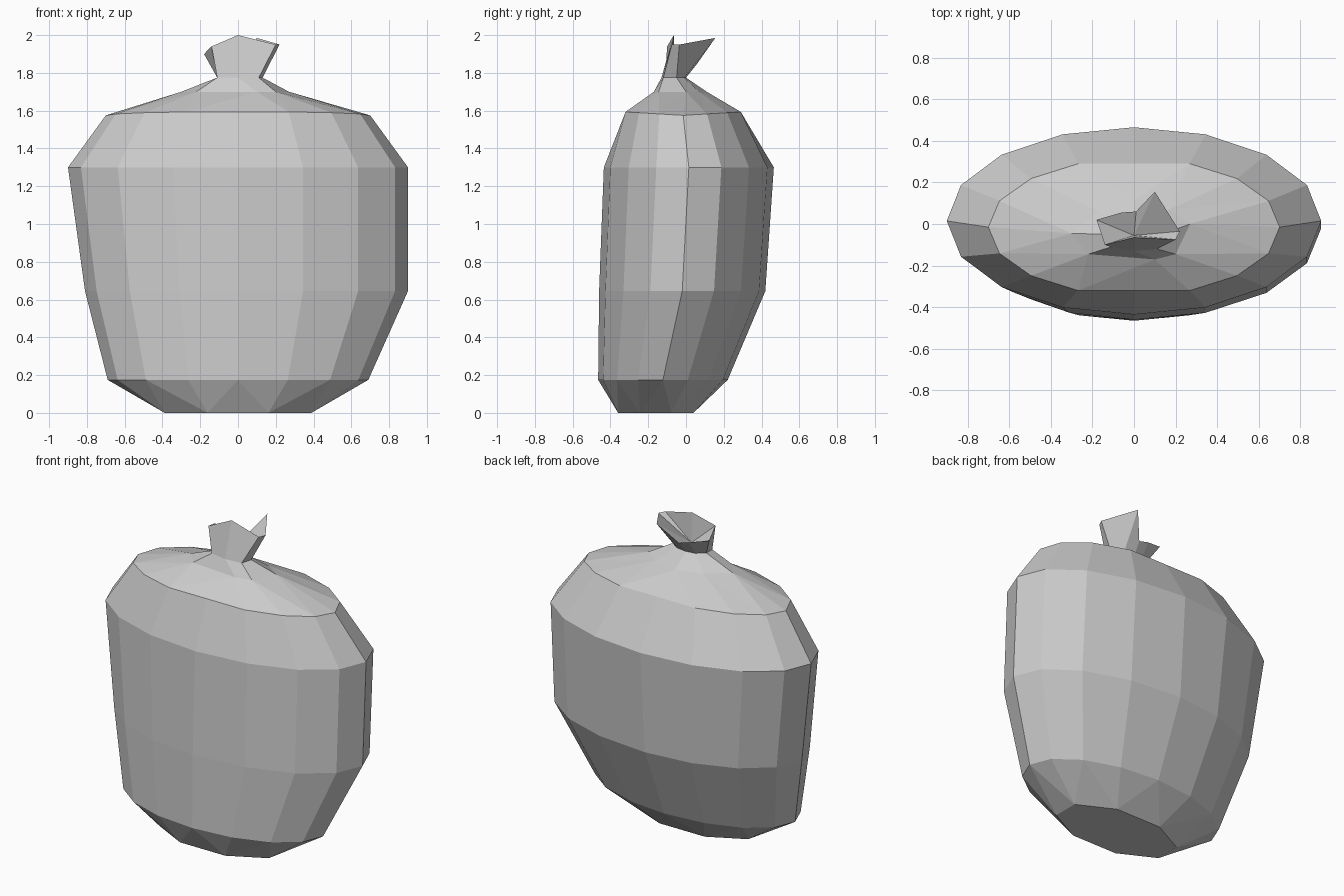
import bpy
import bmesh
from math import sin, cos, pi

cube = bpy.data.objects.get("Cube")
if cube:
    bpy.data.objects.remove(cube, do_unlink=True)

# Plain grey cloth
cloth = bpy.data.materials.new("grey_cloth")
cloth.use_nodes = True
grey = (0.6, 0.6, 0.6, 1)
cloth.diffuse_color = grey
cloth.node_tree.nodes["Principled BSDF"].inputs["Base Color"].default_value = grey

bm = bmesh.new()


def oval(z, left, right, y_mid, depth, sides=16, turn=0.0, limit=1.0, lift=0.0):
    """Ring of vertices; limit flattens the front and back."""
    ring = []
    for i in range(sides):
        a = 2 * pi * i / sides + turn
        x = cos(a) * (right if cos(a) > 0 else left)
        s = max(-limit, min(limit, sin(a)))
        ring.append(bm.verts.new((x, y_mid + s * depth, z + lift * abs(s))))
    return ring


def loose_ring(points):
    return [bm.verts.new(p) for p in points]


def bridge(a, b):
    n = len(a)
    for i in range(n):
        j = (i + 1) % n
        bm.faces.new((a[i], a[j], b[j], b[i]))


def halve(wide, narrow, offset):
    """Join a ring to one with half as many sides by fans of triangles."""
    n, m = len(wide), len(narrow)
    for k, v in enumerate(narrow):
        i = 2 * k + offset
        before, here, after = wide[(i - 1) % n], wide[i % n], wide[(i + 1) % n]
        bm.faces.new((before, here, v))
        bm.faces.new((here, after, v))
        bm.faces.new((after, narrow[(k + 1) % m], v))


# Flat base and bulging body
base = oval(0, 0.42, 0.42, -0.16, 0.216, sides=8, turn=pi / 8)
foot = oval(0.175, 0.69, 0.69, -0.122, 0.343)
belly = oval(0.645, 0.81, 0.9, -0.02, 0.44)
chest = oval(1.3, 0.9, 0.9, 0.015, 0.45)
shoulder = oval(1.575, 0.7, 0.7, -0.015, 0.33, limit=0.924, lift=0.02)
bm.faces.new(base)
halve(foot, base, 1)
bridge(foot, belly)
bridge(belly, chest)
bridge(chest, shoulder)

# Gathered cloth below the tie
gather = loose_ring([(x, y, 1.7) for x, y in (
    (0.27, 0), (0.17, 0.07), (0, 0.11), (-0.17, 0.06),
    (-0.3, -0.045), (-0.22, -0.145), (0.1, -0.17), (0.2, -0.145))])
neck = loose_ring([(x, y, 1.775) for x, y in (
    (0.13, -0.05), (0.07, -0.01), (0, 0), (-0.06, -0.01),
    (-0.11, -0.05), (-0.11, -0.11), (0, -0.13), (0.11, -0.12))])
halve(shoulder, gather, 0)
bridge(gather, neck)

# Ragged open mouth with a hollow inside
rim = loose_ring([
    (0.22, -0.035, 1.95), (0.1, 0.155, 1.985), (0.01, 0.06, 1.85),
    (-0.06, 0.055, 1.87), (-0.18, 0.02, 1.9), (-0.14, -0.1, 1.94),
    (0, -0.065, 2), (0.2, -0.075, 1.95)])
bridge(neck, rim)
pit = bm.verts.new((0, -0.055, 1.81))
for i, v in enumerate(rim):
    bm.faces.new((v, rim[(i + 1) % len(rim)], pit))

bmesh.ops.recalc_face_normals(bm, faces=bm.faces)
mesh = bpy.data.meshes.new("sack")
bm.to_mesh(mesh)
bm.free()
mesh.materials.append(cloth)
sack = bpy.data.objects.new("sack", mesh)
bpy.context.collection.objects.link(sack)
